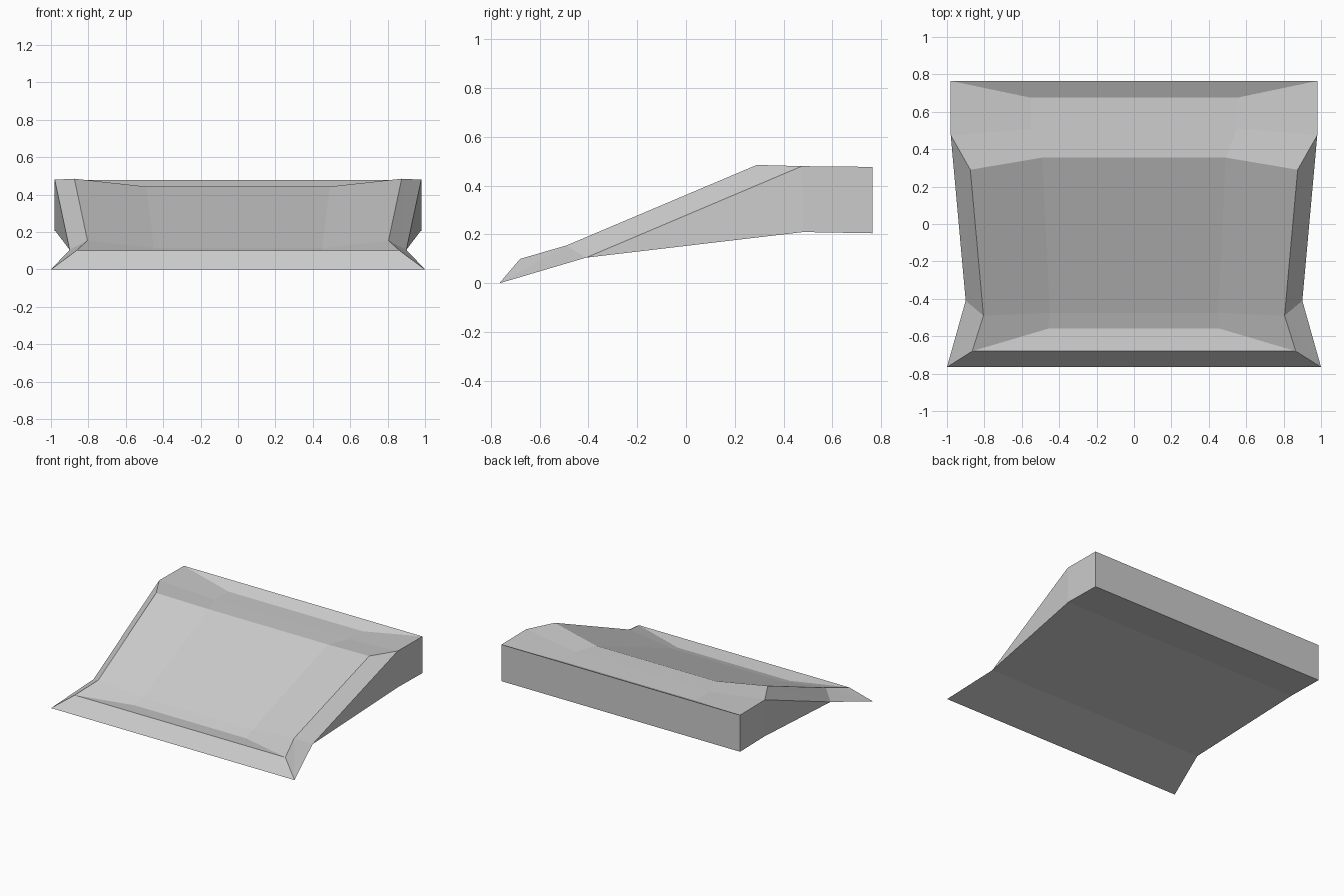
import bpy
import bmesh

cube = bpy.data.objects.get("Cube")
if cube:
    bpy.data.objects.remove(cube, do_unlink=True)

# Plain grey finish
grey = bpy.data.materials.new("plain_grey")
grey.use_nodes = True
colour = (0.6, 0.6, 0.6, 1)
grey.diffuse_color = colour
grey.node_tree.nodes["Principled BSDF"].inputs["Base Color"].default_value = colour

# Cross-sections from front to back: base edge, raised rim, dished inner edge
pinch = (0.9, -0.41, 0.105)
stations = [
    [(1.0, -0.765, 0), (0.865, -0.68, 0.1), (0.46, -0.56, 0.087)],
    [pinch, (0.805, -0.49, 0.155), (0.45, -0.475, 0.115)],
    [pinch, (0.875, 0.29, 0.485), (0.49, 0.355, 0.443)],
    [(0.98, 0.48, 0.21), (0.98, 0.475, 0.48), (0.55, 0.51, 0.44)],
    [(0.98, 0.765, 0.205), (0.98, 0.765, 0.477), (0.55, 0.675, 0.435)],
]

bm = bmesh.new()
cache = {}


def vert(co):
    if co not in cache:
        cache[co] = bm.verts.new(co)
    return cache[co]


def face(*verts):
    unique = list(dict.fromkeys(verts))
    if len(unique) > 2:
        bm.faces.new(unique)


# Mirror each half section into a full row: base, rim, inner, inner, rim, base
rows = []
for half in stations:
    left = [vert(p) for p in half]
    right = [vert((-x, y, z)) for x, y, z in half]
    rows.append(left + right[::-1])

for a, b in zip(rows, rows[1:]):
    # Outer flanks, creased from the base up to the next rim point
    for base, rim in ((0, 1), (5, 4)):
        face(a[base], b[rim], a[rim])
        face(a[base], b[base], b[rim])
    # Dished top panels
    for i in (1, 2, 3):
        face(a[i], b[i], b[i + 1], a[i + 1])
    # Underside
    face(a[0], a[5], b[5], b[0])

# Front lip and back wall, each with its inward slope to the dish
for row in (rows[0], rows[-1]):
    face(row[0], row[1], row[4], row[5])
    face(row[1], row[2], row[3], row[4])

bmesh.ops.recalc_face_normals(bm, faces=bm.faces[:])
mesh = bpy.data.meshes.new("sloped_panel")
bm.to_mesh(mesh)
bm.free()
mesh.materials.append(grey)
panel = bpy.data.objects.new("sloped_panel", mesh)
bpy.context.collection.objects.link(panel)
